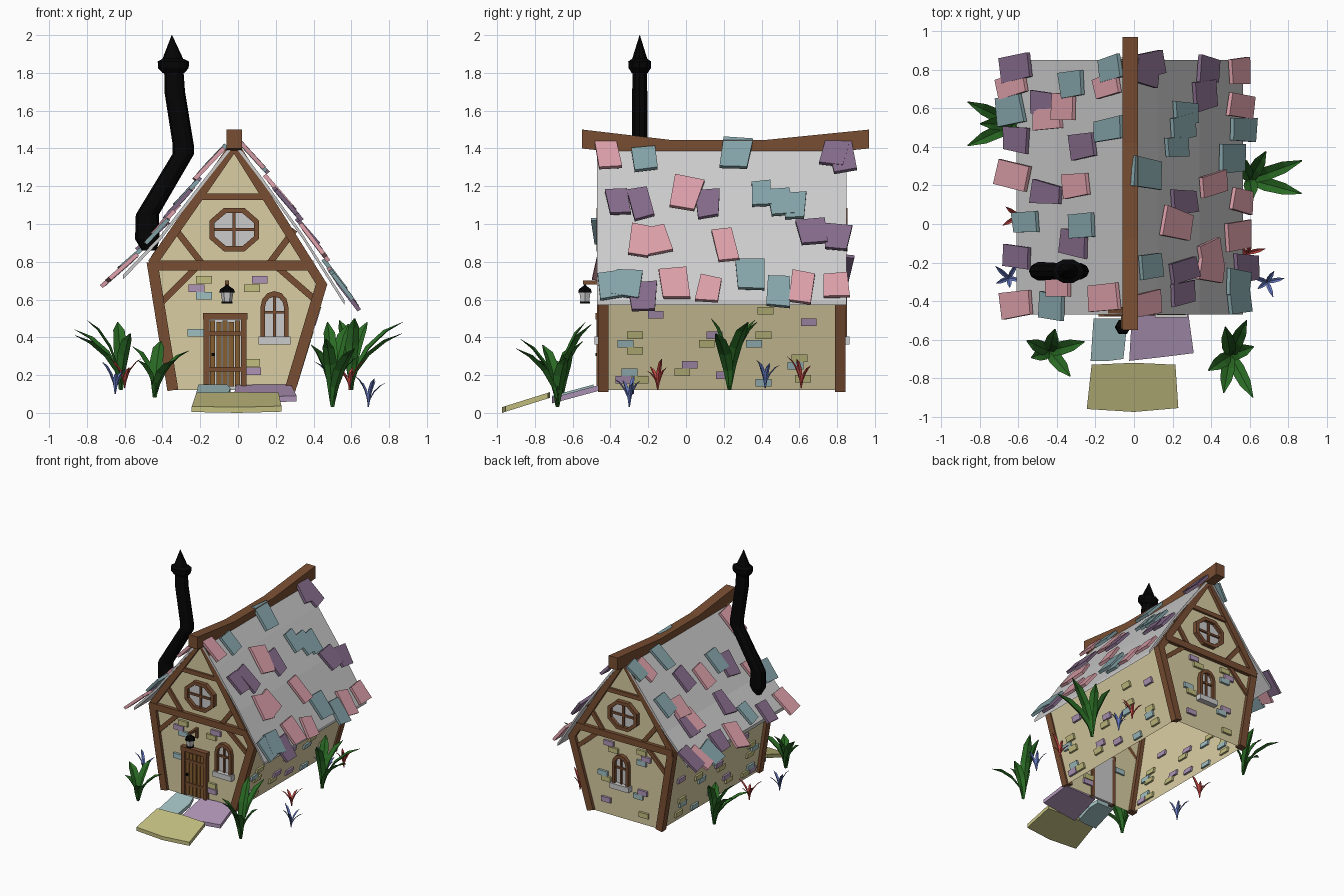
import bpy, bmesh, random
from math import sin, cos, pi, radians
from mathutils import Vector as V

if "Cube" in bpy.data.objects:
    bpy.data.objects.remove(bpy.data.objects["Cube"])

random.seed(4)
rnd = random.uniform
COL = dict(plaster=(.85, .80, .63), timber=(.47, .31, .21), plank=(.52, .37, .2), black=(.05, .05, .05),
           pink=(.86, .62, .66), purple=(.52, .42, .54), teal=(.52, .64, .66), yellow=(.76, .74, .5),
           lilac=(.68, .58, .71), blue=(.62, .74, .75), leaf=(.18, .42, .16), red=(.8, .3, .28),
           bluebell=(.42, .5, .8), grey=None)
parts = {}


def loft(name, col, rings, cap=True, closed=False):
    """Skin a series of equal rings, gathering everything of one name in one mesh."""
    bm = parts.setdefault((name, col), bmesh.new())
    vs = [[bm.verts.new(p) for p in r] for r in rings]
    n = len(vs[0])
    for a, b in zip(vs, vs[1:] + (vs[:1] if closed else [])):
        for i in range(n):
            bm.faces.new((a[i], a[(i + 1) % n], b[(i + 1) % n], b[i]))
    if cap and not closed:
        bm.faces.new(vs[0])
        bm.faces.new(vs[-1])


def prism(name, col, pts, y0, y1, cap=True):
    loft(name, col, [[(x, y, z) for x, z in pts] for y in (y0, y1)], cap)


def box(name, col, x0, x1, y0, y1, z0, z1):
    prism(name, col, [(x0, z0), (x1, z0), (x1, z1), (x0, z1)], y0, y1)


def beam(name, col, a, b, w, y0, y1):
    a, b = V(a), V(b)
    d = (b - a).normalized()
    n = V((-d.y, d.x)) * w / 2
    prism(name, col, [a + n, b + n, b - n, a - n], y0, y1)


def frame(name, outer, inner, y0, y1):
    loft(name, 'timber', [[(x, y, z) for x, z in p] for p, y in
                          ((outer, y0), (inner, y0), (inner, y1), (outer, y1))], closed=True)


# Plaster shell, open underneath
WALL = [(-.35, .12), (-.46, .83), (-.17, 1.22), (-.02, 1.41), (.12, 1.22), (.465, .69), (.29, .12)]
bm = parts.setdefault(('walls', 'plaster'), bmesh.new())
f, b = [[bm.verts.new((x, y, z)) for x, z in WALL] for y in (-.44, .82)]
bm.faces.new(f)
bm.faces.new(b)
bm.faces.new((f[0], f[1], b[1], b[0]))
bm.faces.new((f[5], f[6], b[6], b[5]))

# Roof sheet and sagging ridge beam
LEFT = [(-.02, 1.44), (-.17, 1.25), (-.41, .94), (-.61, .73)]
RIGHT = [(-.02, 1.44), (.125, 1.25), (.34, .95), (.565, .595)]
top = LEFT[::-1] + RIGHT[1:]
prism('roof', 'grey', top + [(x, z - .025) for x, z in top[::-1]], -.47, .85)
loft('ridge_beam', 'timber', [[(-.06, y, z - .1), (.02, y, z - .1), (.02, y, z), (-.06, y, z)]
                              for y, z in ((-.55, 1.5), (-.08, 1.445), (.42, 1.445), (.97, 1.5))])


def arch(cx, hw, z0, zs, zt):
    return [(cx - hw, z0), (cx + hw, z0)] + [(cx + hw * cos(a * pi / 6), zs + (zt - zs) * sin(a * pi / 6)) for a in range(7)]


def octagon(rx, rz):
    return [(-.02 + rx * cos((i + .5) * pi / 4), .97 + rz * sin((i + .5) * pi / 4)) for i in range(8)]


# Timber framing and windows of each gable
for y, o, wx in ((-.44, -1, .193), (.82, 1, 0.0)):
    y0, y1 = y - o * .03, y + o * .025
    for a, b in (((-.345, .12), (-.455, .80)), ((.275, .12), (.445, .69))):
        beam('corner_posts', 'timber', a, b, .058, y0, y1)
    for a, b in (((-.455, .79), (-.19, 1.17)), ((-.19, 1.17), (-.025, 1.41)),
                 ((.45, .67), (.135, 1.17)), ((.135, 1.17), (-.015, 1.41))):
        beam('gable_rafters', 'timber', a, b, .05, y - o * .01, y1)
    beam('cross_beam', 'timber', (-.47, .78), (.40, .78), .052, y - o * .01, y1 + o * .004)
    beam('collar_beam', 'timber', (-.2, 1.145), (.16, 1.145), .034, y, y + o * .018)
    for a, b in (((-.33, .97), (-.19, .79)), ((.30, .97), (.165, .79)),
                 ((-.22, .77), (-.41, .58)), ((.21, .77), (.43, .58))):
        beam('braces', 'timber', a, b, .034, y, y + o * .016)
    frame('round_window_frame', octagon(.143, .124), octagon(.112, .095), y, y + o * .035)
    prism('window_panes', 'grey', octagon(.115, .1), y - o * .005, y + o * .008)
    box('window_bars', 'timber', -.028, -.012, y, y + o * .02, .88, 1.06)
    box('window_bars', 'timber', -.125, .085, y, y + o * .02, .962, .978)
    frame('arched_window_frame', arch(wx, .074, .39, .56, .645), arch(wx, .05, .4, .56, .615), y, y + o * .032)
    prism('window_panes', 'grey', arch(wx, .055, .395, .56, .62), y - o * .005, y + o * .008)
    box('window_bars', 'timber', wx - .007, wx + .007, y, y + o * .02, .4, .62)
    box('window_bars', 'timber', wx - .05, wx + .05, y, y + o * .02, .525, .54)
    box('window_sill', 'grey', wx - .085, wx + .085, y, y + o * .045, .362, .405)

# Door with frame, planks, straps and knob
box('door_backing', 'grey', -.165, .035, -.45, -.43, .12, .51)
box('door_frame', 'timber', -.182, -.152, -.475, -.43, .12, .50)
box('door_frame', 'timber', .017, .045, -.475, -.43, .12, .50)
box('door_frame', 'timber', -.185, .05, -.48, -.43, .495, .53)
for i in range(5):
    x = -.148 + i * .033
    box('door_planks', 'plank', x, x + .027, -.462, -.45, .14, .49 - .008 * (i % 2))
for z in (.22, .41):
    box('door_straps', 'timber', -.15, .018, -.47, -.455, z, z + .022)
box('door_knob', 'black', -.14, -.124, -.48, -.46, .3, .316)

# Lantern on its bracket
box('lantern_arm', 'timber', -.068, -.048, -.545, -.44, .68, .7)
beam('lantern_arm', 'timber', (-.058, .62), (-.058, .7), .02, -.46, -.44)


def sq(r, z, n=6):
    return [(-.058 + r * cos(i * 2 * pi / n), -.535 + r * sin(i * 2 * pi / n), z) for i in range(n)]


loft('lantern_glass', 'grey', [sq(.025, .585), sq(.034, .64)])
loft('lantern_metal', 'black', [sq(.03, .578), sq(.03, .59)])
loft('lantern_metal', 'black', [sq(.042, .638), sq(.036, .655), sq(.006, .675), sq(.006, .69)])

# Bent stovepipe with pointed cap


def pipe(x, z, r, n=10):
    return [(x + 1.3 * r * cos(i * 2 * pi / n), -.245 + r * sin(i * 2 * pi / n), z) for i in range(n)]


loft('chimney_pipe', 'black', [pipe(*p) for p in ((-.47, .86, .03), (-.48, .92, .05), (-.48, 1.05, .047),
     (-.29, 1.37, .044), (-.29, 1.42, .043), (-.335, 1.7, .042), (-.34, 1.82, .039))])
loft('chimney_cap', 'black', [pipe(*p) for p in ((-.342, 1.8, .045), (-.342, 1.825, .062), (-.342, 1.86, .064),
     (-.345, 1.875, .042), (-.35, 2.0, .001))])

# Roof shingles: (position along slope, y, colour)


def shingle(prof, axis, val, y, col):
    for a, b in zip(prof, prof[1:]):
        if abs(b[axis] - prof[0][axis]) >= abs(val - prof[0][axis]):
            break
    t = (val - a[axis]) / (b[axis] - a[axis])
    p = V((a[0] + (b[0] - a[0]) * t, y, a[1] + (b[1] - a[1]) * t))
    d = V((b[0] - a[0], 0, b[1] - a[1])).normalized()
    n = V((-d.z, 0, d.x)) * (1 if d.x > 0 else -1)
    ang = rnd(-.22, .22)
    d = d + n * .09
    w, u = V((0, cos(ang), 0)) + d * sin(ang), d * cos(ang) - V((0, sin(ang), 0))
    hw, hl = rnd(.052, .075), rnd(.08, .105)
    ring = [p + n * .018 + w * (s * hw + rnd(-.012, .012)) + u * (q * hl + rnd(-.01, .01))
            for s, q in ((-1, -1), (1, -1), (1, 1), (-1, 1))]
    loft('shingles_' + col, col, [ring, [v + n * .022 for v in ring]])


C = {'k': 'pink', 'p': 'purple', 't': 'teal'}
for z, y, c in ((1.35, -.41, 'k'), (1.33, -.22, 't'), (1.36, .27, 't'), (1.36, .78, 'p'), (1.34, .83, 'p'),
                (1.1, -.36, 'p'), (1.09, -.24, 'p'), (1.15, 0, 'k'), (1.09, .12, 'p'), (1.14, .4, 't'),
                (1.1, .5, 't'), (1.08, .58, 't'), (.95, .67, 'p'), (.92, .8, 'p'), (.9, -.24, 'k'), (.9, -.16, 'k'),
                (.88, .21, 'k'), (.66, -.4, 't'), (.67, -.31, 't'), (.6, -.23, 'p'), (.67, -.06, 'k'),
                (.64, .12, 'k'), (.72, .34, 't'), (.63, .49, 't'), (.65, .62, 'k'), (.66, .8, 'k')):
    shingle(RIGHT, 1, z, y, C[c])
for x, y, c in ((-.59, .81, 'p'), (-.61, .72, 'k'), (-.62, .59, 't'), (-.59, .44, 'p'), (-.61, .25, 'k'),
                (-.54, .01, 't'), (-.59, -.17, 'p'), (-.59, -.42, 'k'), (-.3, .73, 't'), (-.43, .63, 'p'),
                (-.34, .6, 'k'), (-.43, .54, 'k'), (-.24, .4, 'p'), (-.28, .2, 'k'), (-.43, .16, 'p'),
                (-.25, -.01, 't'), (-.29, -.1, 'p'), (-.37, -.31, 'k'), (-.41, -.43, 't'), (-.1, .81, 't'),
                (-.12, .71, 'k'), (-.11, .5, 't'), (-.13, -.38, 'k')):
    shingle(LEFT, 0, x, y, C[c])

# Loose bricks poking through the plaster
B = ('yellow', 'lilac', 'blue')
GABLE = ((-.18, .705, 0), (-.22, .66, 1), (-.18, .62, 2), (.115, .705, 1), (.075, .66, 0), (-.225, .425, 2),
         (.075, .265, 0), (.08, .22, 1))
for x, z, c in GABLE:
    box('bricks_' + B[c], B[c], x - .042, x + .042, -.458, -.425, z - .02, z + .02)
for x, z, c in GABLE[:5] + ((.17, .45, 2), (.14, .41, 0), (-.19, .38, 1), (-.15, .34, 2), (.14, .24, 1), (-.2, .2, 0)):
    box('bricks_' + B[c], B[c], x - .042, x + .042, .805, .838, z - .02, z + .02)
SIDE = ((-.27, .41, 0), (-.32, .365, 2), (-.27, .33, 0), (.65, .48, 1), (.41, .41, 0), (.36, .365, 2), (.42, .54, 0),
        (.15, .41, 1), (.11, .365, 0), (.6, .29, 0), (.58, .25, 2), (-.3, .215, 2), (-.33, .175, 1), (.02, .255, 1),
        (-.02, .215, 0), (.41, .16, 2), (-.24, .175, 0), (-.16, .52, 1), (.2, .2, 1), (.62, .18, 0))
for (x0, z0), (x1, z1) in ((WALL[0], WALL[1]), (WALL[6], WALL[5])):
    for y, z, c in SIDE:
        x = [x0 + (x1 - x0) * (q - z0) / (z1 - z0) for q in (z - .02, z + .02)]
        prism('bricks_' + B[c], B[c], [(x[0] - .016, z - .02), (x[0] + .016, z - .02),
                                       (x[1] + .016, z + .02), (x[1] - .016, z + .02)], y - .042, y + .042)

# Stepping stones, tilted towards the front
for name, col, pts, z0, z1 in (
        ('step_front', 'yellow', [(-.245, -.96), (0, -.975), (.23, -.955), (.215, -.73), (0, -.72), (-.22, -.73)], 0, .08),
        ('step_right', 'lilac', [(-.025, -.71), (.15, -.69), (.31, -.67), (.28, -.45), (.13, -.45), (-.01, -.46)], .05, .12),
        ('step_left', 'blue', [(-.225, -.71), (-.13, -.71), (-.055, -.7), (-.04, -.56), (-.06, -.49), (-.21, -.49)], .06, .12)):
    ya, yb = min(p[1] for p in pts), max(p[1] for p in pts)
    loft(name, col, [[(x, y, z0 + (z1 - z0) * (y - ya) / (yb - ya) + h) for x, y in pts] for h in (0, .03)])

# Leafy plants and small tufts made of creased blades


def blade(name, col, base, az, reach, h, w):
    bm = parts.setdefault((name, col), bmesh.new())
    d = V((cos(radians(az)), sin(radians(az)), 0))
    s = V((-d.y, d.x, 0))
    rows = []
    for t, k in ((0, .3), (.25, .75), (.5, 1), (.78, .85), (1, .08)):
        c = V(base) + d * reach * t ** 1.5 + V((0, 0, h * t * (1.45 - .45 * t)))
        up = V((0, 0, .3)) - d * .3
        rows.append([bm.verts.new(c + s * w * k * q + up * w * k * abs(q)) for q in (-1, 0, 1)])
    for a, b in zip(rows, rows[1:]):
        for i in (0, 1):
            bm.faces.new((a[i], a[i + 1], b[i + 1], b[i]))


for base, leaves in (
        ((.5, -.68, .03), ((65, .2, .44), (-62, .25, .31), (215, .14, .33), (-100, .2, .36), (20, .13, .26), (100, .15, .45))),
        ((-.44, -.66, .08), ((15, .19, .25), (155, .13, .27), (75, .12, .3), (-50, .17, .2), (200, .1, .2))),
        ((.6, .23, .12), ((20, .29, .36), (-15, .28, .3), (115, .15, .37), (-80, .1, .38), (60, .17, .36))),
        ((-.62, .52, .12), ((155, .27, .32), (205, .27, .29), (180, .18, .37), (100, .1, .36), (-60, .1, .3)))):
    for az, r, h in leaves:
        blade('leafy_plants', 'leaf', base, az, r, h, .036)
for base, col in (((-.6, .04, .13), 'red'), ((-.65, -.28, .1), 'bluebell'), ((.59, -.15, .12), 'red'),
                  ((.69, -.3, .03), 'bluebell'), ((.53, .61, .13), 'red'), ((.5, .42, .13), 'bluebell')):
    for i in range(5):
        blade('tufts_' + col, col, base, i * 72 + rnd(-20, 20), rnd(.05, .11), rnd(.1, .17), .012)

# Turn the gathered meshes into objects
for (name, col), bm in parts.items():
    if name not in ('walls', 'leafy_plants') and not name.startswith('tufts'):
        bmesh.ops.recalc_face_normals(bm, faces=bm.faces)
    me = bpy.data.meshes.new(name)
    bm.to_mesh(me)
    bm.free()
    bpy.context.scene.collection.objects.link(bpy.data.objects.new(name, me))
    if COL[col]:
        m = bpy.data.materials.get(col) or bpy.data.materials.new(col)
        m.diffuse_color = [c ** 2.2 for c in COL[col]] + [1]
        m.use_nodes = True
        m.node_tree.nodes["Principled BSDF"].inputs["Base Color"].default_value = m.diffuse_color
        me.materials.append(m)
